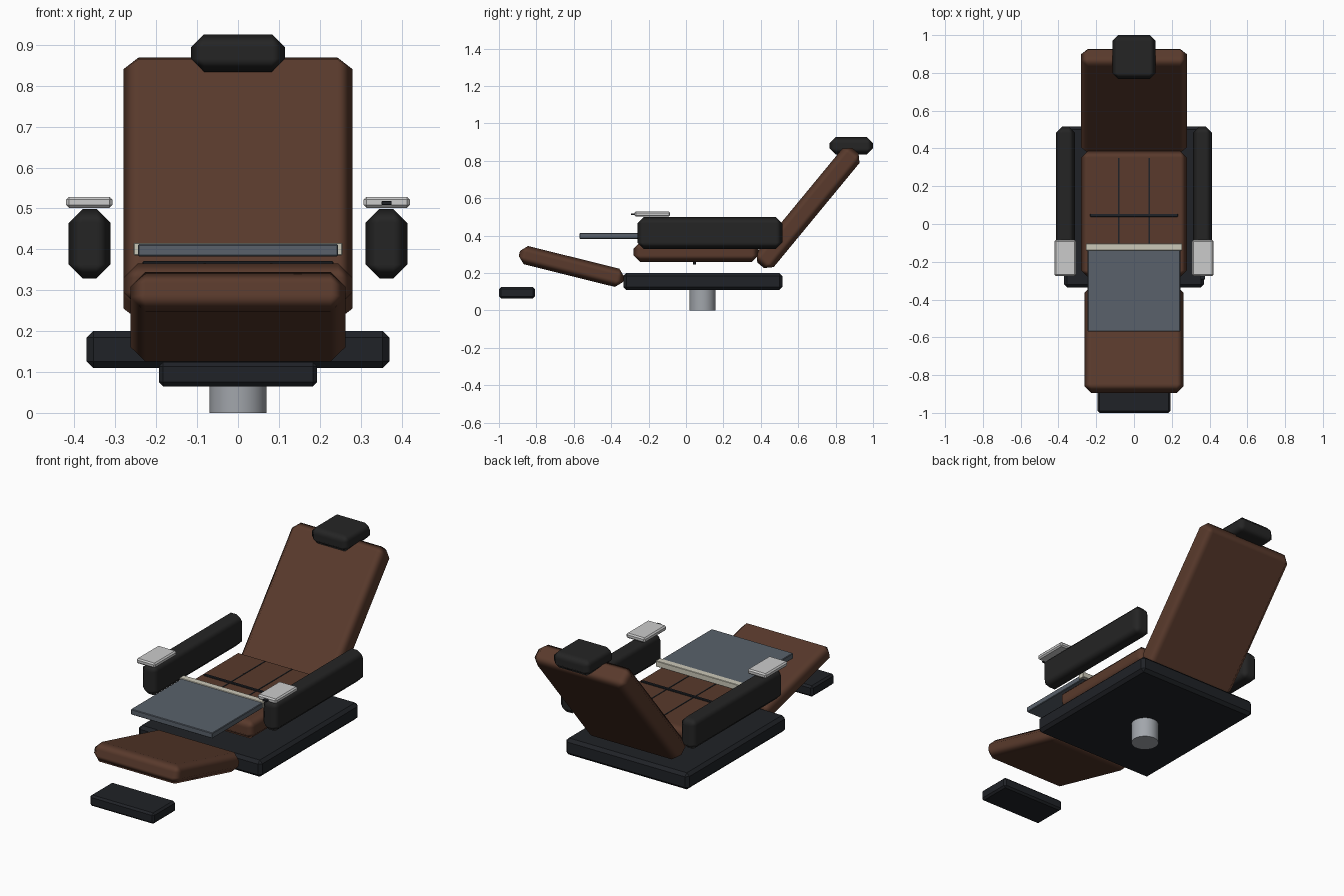
import bpy, bmesh, math
from mathutils import Matrix, Vector

if "Cube" in bpy.data.objects:
    bpy.data.objects.remove(bpy.data.objects["Cube"])


def material(name, rgb):
    m = bpy.data.materials.new(name)
    m.diffuse_color = (*rgb, 1)
    m.use_nodes = True
    m.node_tree.nodes["Principled BSDF"].inputs["Base Color"].default_value = m.diffuse_color
    return m


leather = material("brown_leather", (0.10, 0.042, 0.025))
padding = material("black_padding", (0.018, 0.018, 0.018))
frame = material("dark_frame", (0.014, 0.016, 0.02))
slate = material("slate", (0.10, 0.12, 0.145))
pale = material("pale_plastic", (0.62, 0.62, 0.62))
trim = material("pale_trim", (0.60, 0.58, 0.48))
metal = material("metal", (0.36, 0.38, 0.41))


def box(name, size, centre, mat, bevel=0.0, tilt=0.0, smooth=False):
    """Chamfered box; tilt in degrees about the x axis."""
    bm = bmesh.new()
    bmesh.ops.create_cube(bm, size=1)
    bmesh.ops.scale(bm, vec=Vector(size), verts=bm.verts)
    me = bpy.data.meshes.new(name)
    for f in bm.faces:
        f.smooth = smooth
    bm.to_mesh(me)
    bm.free()
    me.materials.append(mat)
    ob = bpy.data.objects.new(name, me)
    ob.location = centre
    ob.rotation_euler.x = math.radians(tilt)
    bpy.context.collection.objects.link(ob)
    if bevel:
        mod = ob.modifiers.new("chamfer", "BEVEL")
        mod.width = bevel
        mod.segments = 1
        mod.harden_normals = smooth
    return ob


def span(name, x, y, z, mat, bevel=0.0, smooth=False):
    """Box from its (min, max) extents on each axis."""
    size = [b - a for a, b in (x, y, z)]
    centre = [(a + b) / 2 for a, b in (x, y, z)]
    return box(name, size, centre, mat, bevel, 0, smooth)


# Pedestal column
bpy.ops.mesh.primitive_cylinder_add(vertices=32, radius=0.07, depth=0.13,
                                    location=(0, 0.088, 0.065))
column = bpy.context.object
column.name = "pedestal_column"
column.data.materials.append(metal)
bpy.ops.object.shade_smooth_by_angle(angle=math.radians(30))

# Base slab and foot plate
span("base_slab", (-0.37, 0.37), (-0.335, 0.515), (0.11, 0.20), frame, 0.016)
span("foot_plate", (-0.193, 0.193), (-1.0, -0.808), (0.065, 0.124), frame, 0.01)

# Cushions
span("seat_cushion", (-0.28, 0.28), (-0.28, 0.387), (0.26, 0.365), leather, 0.035, True)
box("leg_rest", (0.525, 0.575, 0.10), (0, -0.612, 0.235), leather, 0.036, -14, True)
box("backrest", (0.56, 0.12, 0.795), (0, 0.652, 0.548), leather, 0.037, -39.5, True)
span("headrest", (-0.115, 0.115), (0.768, 1.0), (0.834, 0.926), padding, 0.032, True)

# Seat seams and cross strap
for i, x in enumerate((-0.081, 0.081)):
    span(f"seat_seam_{i}", (x - 0.003, x + 0.003), (-0.245, 0.35), (0.355, 0.367), frame)
span("cross_strap", (-0.233, 0.233), (0.038, 0.054), (0.245, 0.371), frame, 0.002)

# Armrests with control pads on both sides
for side, s in (("left", -1), ("right", 1)):
    box(f"armrest_{side}", (0.102, 0.775, 0.17), (s * 0.363, 0.128, 0.414),
        padding, 0.034, 0, True)
    box(f"control_pad_{side}", (0.113, 0.19, 0.027), (s * 0.364, -0.18, 0.515),
        pale, 0.007)

# Small button on the front of the right pad
span("pad_button", (0.351, 0.376), (-0.293, -0.265), (0.509, 0.518), frame, 0.001)

# Tray with pale hinge strip
span("tray", (-0.245, 0.245), (-0.57, -0.12), (0.383, 0.413), slate, 0.003)
span("tray_hinge_strip", (-0.255, 0.255), (-0.14, -0.103), (0.385, 0.416), trim, 0.002)
